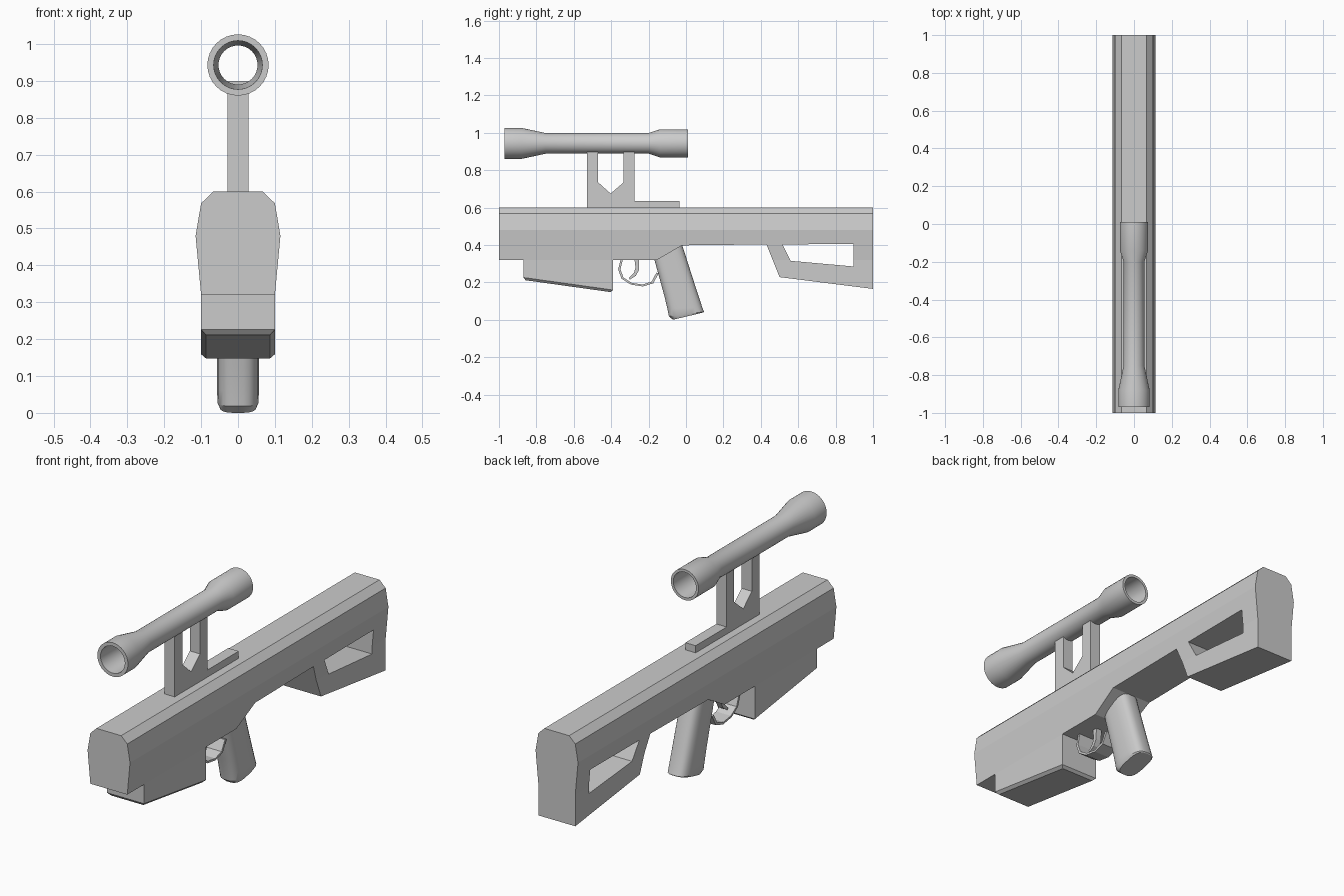
import bpy, bmesh, math
from mathutils import Vector

if "Cube" in bpy.data.objects:
    bpy.data.objects.remove(bpy.data.objects["Cube"])


def finish(name, bm, smooth=False):
    bmesh.ops.recalc_face_normals(bm, faces=bm.faces)
    me = bpy.data.meshes.new(name)
    bm.to_mesh(me)
    bm.free()
    ob = bpy.data.objects.new(name, me)
    bpy.context.collection.objects.link(ob)
    if smooth:
        bpy.ops.object.select_all(action='DESELECT')
        bpy.context.view_layer.objects.active = ob
        ob.select_set(True)
        bpy.ops.object.shade_smooth_by_angle(angle=math.radians(30))
    return ob


def prism(points, offset):
    """Extrude a closed 3D outline along offset."""
    bm = bmesh.new()
    face = bm.faces.new([bm.verts.new(p) for p in points])
    ext = bmesh.ops.extrude_face_region(bm, geom=[face])['geom']
    bmesh.ops.translate(bm, vec=offset, verts=[v for v in ext if isinstance(v, bmesh.types.BMVert)])
    return bm


def side_prism(profile, half):
    """Extrude a (y, z) side profile symmetrically across x."""
    return prism([(-half, y, z) for y, z in profile], (2 * half, 0, 0))


def boolean(ob, cutter, op):
    mod = ob.modifiers.new(op, 'BOOLEAN')
    mod.operation, mod.solver, mod.object = op, 'EXACT', cutter
    bpy.context.view_layer.objects.active = ob
    bpy.ops.object.modifier_apply(modifier=mod.name)
    bpy.data.objects.remove(cutter)


def loft(rings, closed=False):
    bm = bmesh.new()
    vs = [[bm.verts.new(p) for p in r] for r in rings]
    n = len(vs[0])
    for k in range(len(vs) if closed else len(vs) - 1):
        a, b = vs[k], vs[(k + 1) % len(vs)]
        for i in range(n):
            bm.faces.new((a[i], a[(i + 1) % n], b[(i + 1) % n], b[i]))
    if not closed:
        bm.faces.new(vs[0])
        bm.faces.new(vs[-1])
    return bm


# Body: faceted cross-section trimmed by the side silhouette
half = [(0.067, 0.6), (0.1, 0.568), (0.115, 0.48), (0.1, 0.32), (0.1, 0.1)]
section = half + [(-x, z) for x, z in reversed(half)]
body = finish("body", prism([(x, -1, z) for x, z in section], (0, 2, 0)))
outline = [(-1.1, 0.7), (-1.1, 0.32), (-0.155, 0.32), (-0.02, 0.398), (0.43, 0.403),
           (0.5, 0.228), (1, 0.165), (1.1, 0.1524), (1.1, 0.7)]
boolean(body, finish("silhouette_cutter", side_prism(outline, 0.3)), 'INTERSECT')

# Stock opening
hole = [(0.515, 0.403), (0.56, 0.315), (0.895, 0.285), (0.895, 0.405)]
boolean(body, finish("stock_cutter", side_prism(hole, 0.3)), 'DIFFERENCE')

# Magazine housing with chamfered underside
bm = side_prism([(-0.87, 0.32), (-0.87, 0.213), (-0.39, 0.146), (-0.39, 0.32)], 0.1)
low = [e for e in bm.edges if all(v.co.z < 0.3 for v in e.verts)]
bmesh.ops.bevel(bm, geom=low, offset=0.013, segments=1, affect='EDGES')
finish("magazine", bm)

# Grip: rounded rings between front and back (y, z) points
grip = [((-0.172, 0.33), (-0.02, 0.4), 0.057), ((-0.117, 0.13), (0.055, 0.165), 0.057),
        ((-0.1, 0.06), (0.088, 0.065), 0.057), ((-0.092, 0.018), (0.097, 0.043), 0.056),
        ((-0.07, 0.0), (0.093, 0.039), 0.05)]
rings = []
for f, b, w in grip:
    ring = []
    for i in range(24):
        t = 2 * math.pi * (i + 0.5) / 24
        c, s = math.cos(t), math.sin(t)
        u = math.copysign(abs(c) ** 0.65, c)
        x = w * math.copysign(abs(s) ** 0.65, s)
        m = (1 + u) / 2
        ring.append((x, f[0] + (b[0] - f[0]) * m, f[1] + (b[1] - f[1]) * m))
    rings.append(ring)
finish("grip", loft(rings), True)

# Trigger guard and trigger
guard = [(-0.35, 0.32), (-0.363, 0.27), (-0.345, 0.22), (-0.295, 0.188),
         (-0.23, 0.178), (-0.175, 0.195), (-0.145, 0.25)]
centre = Vector((-0.255, 0.265))
inner = [(centre + (Vector(p) - centre) * 0.88) for p in guard]
inner[0].y = 0.32
finish("trigger_guard", side_prism(guard + [tuple(p) for p in reversed(inner)], 0.04))
finish("trigger", side_prism([(-0.275, 0.32), (-0.25, 0.32), (-0.252, 0.265), (-0.268, 0.235),
                              (-0.3, 0.215), (-0.305, 0.225), (-0.278, 0.25), (-0.27, 0.28)], 0.015))

# Scope mount
finish("scope_mount", side_prism([
    (-0.53, 0.6), (-0.53, 0.9), (-0.47, 0.9), (-0.47, 0.735), (-0.403, 0.675), (-0.333, 0.735),
    (-0.333, 0.9), (-0.275, 0.9), (-0.275, 0.635), (-0.035, 0.635), (-0.035, 0.6)], 0.028))

# Scope: open tube turned from a closed (y, radius) profile
tube = [(-0.97, 0.083), (-0.88, 0.083), (-0.75, 0.055), (-0.2, 0.055), (-0.14, 0.075), (0.01, 0.075),
        (0.01, 0.062), (-0.14, 0.06), (-0.2, 0.053), (-0.75, 0.053), (-0.88, 0.063), (-0.97, 0.066)]
rings = [[(r * math.cos(2 * math.pi * i / 32), y, 0.943 + r * math.sin(2 * math.pi * i / 32))
          for i in range(32)] for y, r in tube]
finish("scope", loft(rings, closed=True), True)
